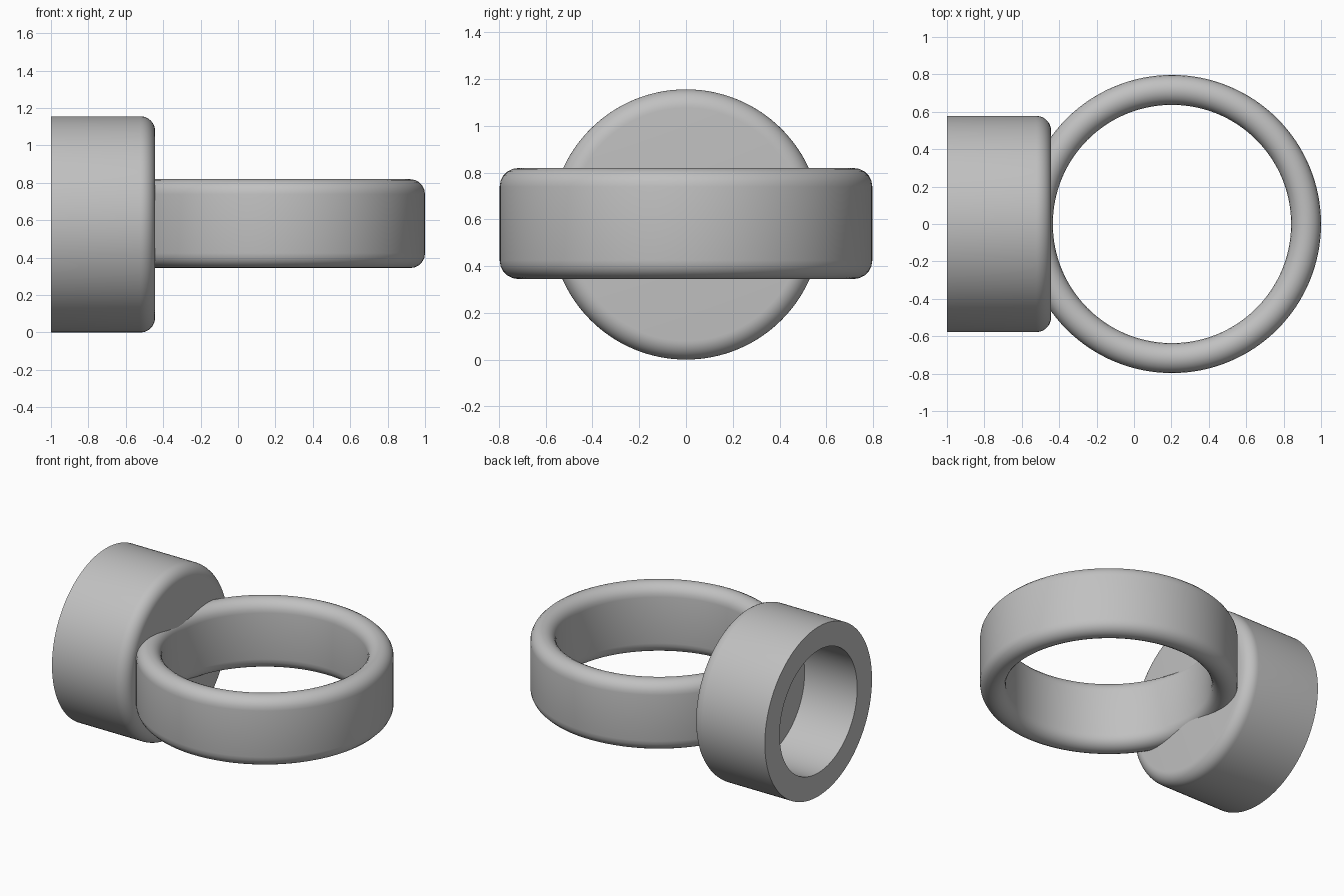
import bpy, bmesh, math
from mathutils import Matrix, Vector

if "Cube" in bpy.data.objects:
    bpy.data.objects.remove(bpy.data.objects["Cube"], do_unlink=True)

grey = bpy.data.materials.new("plain grey")
grey.use_nodes = True
colour = (0.53, 0.53, 0.53, 1)
grey.diffuse_color = colour
grey.node_tree.nodes["Principled BSDF"].inputs["Base Color"].default_value = colour


def arc(r, z, radius, start, end, steps=10):
    """Rounded corner of a profile, given as (radius, height) points."""
    angles = [math.radians(start + (end - start) * i / steps) for i in range(steps + 1)]
    return [(r + radius * math.cos(a), z + radius * math.sin(a)) for a in angles]


def lathe(name, profile, matrix, closed=False, steps=128):
    """Turn a profile about local z and place it."""
    bm = bmesh.new()
    verts = [bm.verts.new((r, 0, z)) for r, z in profile]
    pairs = list(zip(verts, verts[1:]))
    if closed:
        pairs.append((verts[-1], verts[0]))
    edges = [bm.edges.new(p) for p in pairs]
    bmesh.ops.spin(bm, geom=verts + edges, cent=(0, 0, 0), axis=(0, 0, 1),
                   angle=math.tau, steps=steps, use_merge=True)
    bmesh.ops.remove_doubles(bm, verts=bm.verts, dist=0.0001)
    bmesh.ops.recalc_face_normals(bm, faces=bm.faces)
    mesh = bpy.data.meshes.new(name)
    bm.to_mesh(mesh)
    bm.free()
    mesh.materials.append(grey)
    obj = bpy.data.objects.new(name, mesh)
    bpy.context.collection.objects.link(obj)
    obj.matrix_world = matrix
    bpy.ops.object.select_all(action="DESELECT")
    obj.select_set(True)
    bpy.context.view_layer.objects.active = obj
    bpy.ops.object.shade_smooth_by_angle(angle=math.radians(30))
    return obj


wall = 0.16
fillet = wall / 2

# Flat-lying ring with fully rounded rims
outer, height = 0.797, 0.475
mid = outer - fillet
half = height / 2 - fillet
ring_profile = arc(mid, half, fillet, 0, 180) + arc(mid, -half, fillet, 180, 360)
lathe("ring", ring_profile, Matrix.Translation((0.203, 0, 0.582)), closed=True)

# Round socket on its side: open at the far end, rounded closed face at the ring
radius, length = 0.578, 0.557
bore = radius - wall
socket_profile = ([(0, length - wall), (bore, length - wall), (bore, 0), (radius, 0)]
                  + arc(radius - fillet, length - fillet, fillet, 0, 90)
                  + [(0, length)])
lathe("socket", socket_profile,
      Matrix.Translation((-1, 0, radius)) @ Matrix.Rotation(math.pi / 2, 4, Vector((0, 1, 0))))
